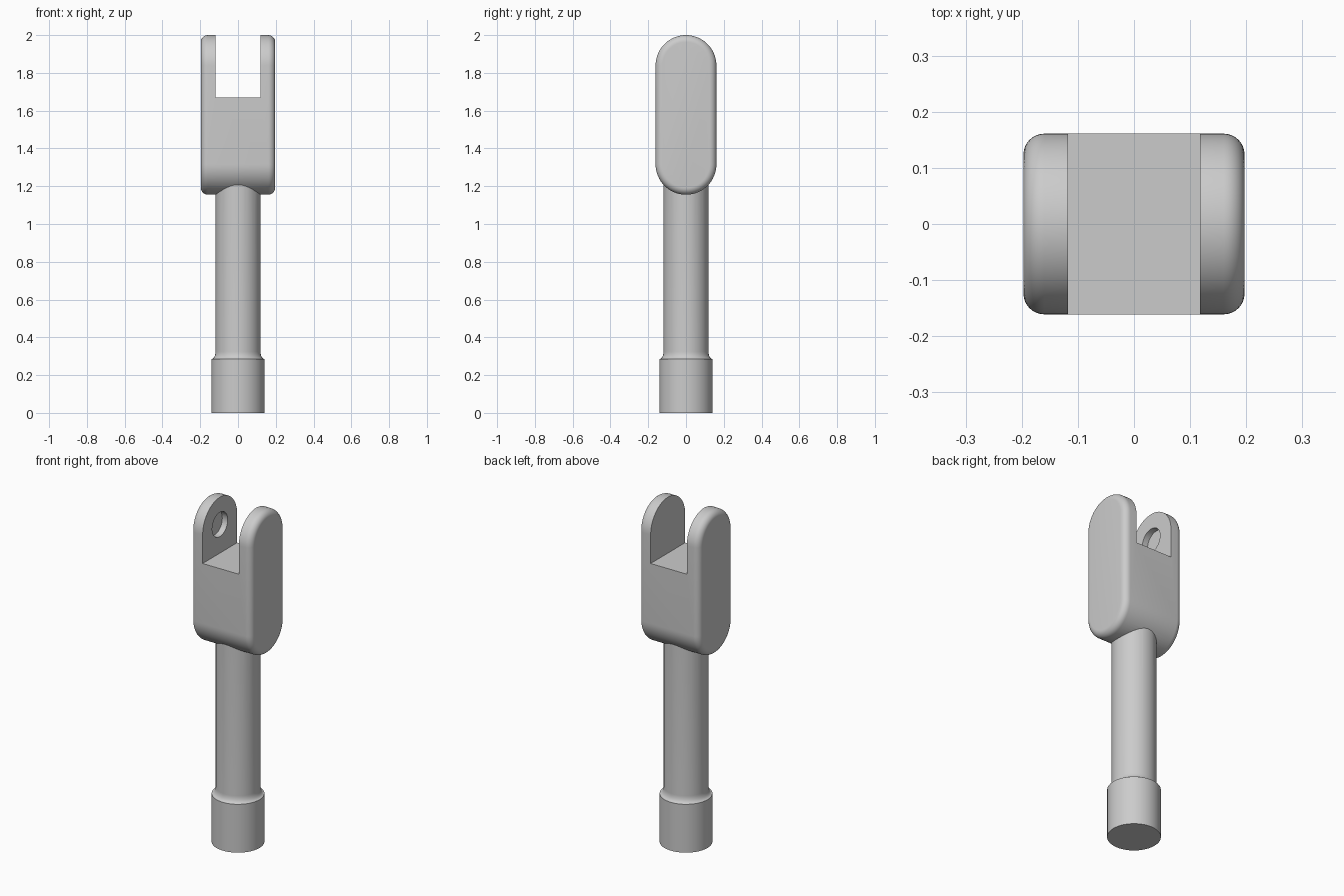
import bpy, bmesh
from math import pi, sin, cos, radians
from mathutils import Matrix

cube = bpy.data.objects.get("Cube")
if cube:
    bpy.data.objects.remove(cube, do_unlink=True)

GREY = (0.6, 0.6, 0.6, 1)
steel = bpy.data.materials.new("grey_metal")
steel.use_nodes = True
steel.diffuse_color = GREY
steel.node_tree.nodes["Principled BSDF"].inputs["Base Color"].default_value = GREY


def make_object(name, bm):
    bmesh.ops.recalc_face_normals(bm, faces=bm.faces)
    mesh = bpy.data.meshes.new(name)
    bm.to_mesh(mesh)
    bm.free()
    mesh.materials.append(steel)
    obj = bpy.data.objects.new(name, mesh)
    bpy.context.collection.objects.link(obj)
    return obj


def loft(name, rings):
    """Skin a list of closed rings and cap both ends."""
    bm = bmesh.new()
    loops = [[bm.verts.new(p) for p in ring] for ring in rings]
    n = len(loops[0])
    for a, b in zip(loops, loops[1:]):
        for i in range(n):
            j = (i + 1) % n
            bm.faces.new((a[i], a[j], b[j], b[i]))
    bm.faces.new(loops[0])
    bm.faces.new(loops[-1])
    return make_object(name, bm)


def boolean(target, tool, operation):
    bpy.context.view_layer.objects.active = target
    mod = target.modifiers.new(operation.lower(), 'BOOLEAN')
    mod.operation, mod.object, mod.solver = operation, tool, 'EXACT'
    bpy.ops.object.modifier_apply(modifier=mod.name)
    bpy.data.objects.remove(tool, do_unlink=True)


# Fork body: capsule outline lofted along x with rounded rims
HALF_X, RADIUS, ROUND = 0.197, 0.161, 0.037
LOW, HIGH = 1.155 + RADIUS, 2 - RADIUS
ARC = 32


def capsule(x, r):
    ring = []
    for start, z in ((0, HIGH), (pi, LOW)):
        for i in range(ARC + 1):
            a = start + pi * i / ARC
            ring.append((x, r * cos(a), z + r * sin(a)))
    return ring


rim = [pi / 2 * i / 8 for i in range(9)]
half = [(HALF_X - ROUND + ROUND * cos(a), RADIUS - ROUND + ROUND * sin(a)) for a in rim]
sections = half + [(-x, r) for x, r in reversed(half)]
fork = loft("fork", [capsule(x, r) for x, r in sections])

# Slot between the two arms
SLOT = 0.118
bm = bmesh.new()
bmesh.ops.create_cube(bm, size=1, matrix=Matrix.Translation((0, 0, 2.17))
                      @ Matrix.Diagonal((2 * SLOT, 1, 1, 1)))
boolean(fork, make_object("slot_cutter", bm), 'DIFFERENCE')

# Blind pin hole on the inner face of one arm
bm = bmesh.new()
bmesh.ops.create_cone(bm, cap_ends=True, segments=48, radius1=0.072, radius2=0.072,
                      depth=0.1, matrix=Matrix.Translation((0.015 - SLOT, 0, HIGH))
                      @ Matrix.Rotation(pi / 2, 4, 'Y'))
boolean(fork, make_object("pin_hole_cutter", bm), 'DIFFERENCE')

# Shaft: turned profile with a wide foot and a concave shoulder
FOOT, STEM, SHOULDER = 0.141, 0.119, 0.285
profile = [(FOOT, 0), (FOOT, SHOULDER)]
for i in range(1, 9):
    a = pi / 2 * i / 8
    profile.append((FOOT - (FOOT - STEM) * sin(a), SHOULDER + 0.04 * (1 - cos(a))))
profile.append((STEM, 1.4))
turn = [2 * pi * i / 64 for i in range(64)]
shaft = loft("shaft", [[(r * cos(a), r * sin(a), z) for a in turn] for r, z in profile])

# Join fork and shaft into one solid
boolean(fork, shaft, 'UNION')
fork.name = "fork_and_shaft"

# Smooth curves, crisp edges
bpy.ops.object.select_all(action='DESELECT')
fork.select_set(True)
bpy.context.view_layer.objects.active = fork
bpy.ops.object.shade_smooth_by_angle(angle=radians(25))
